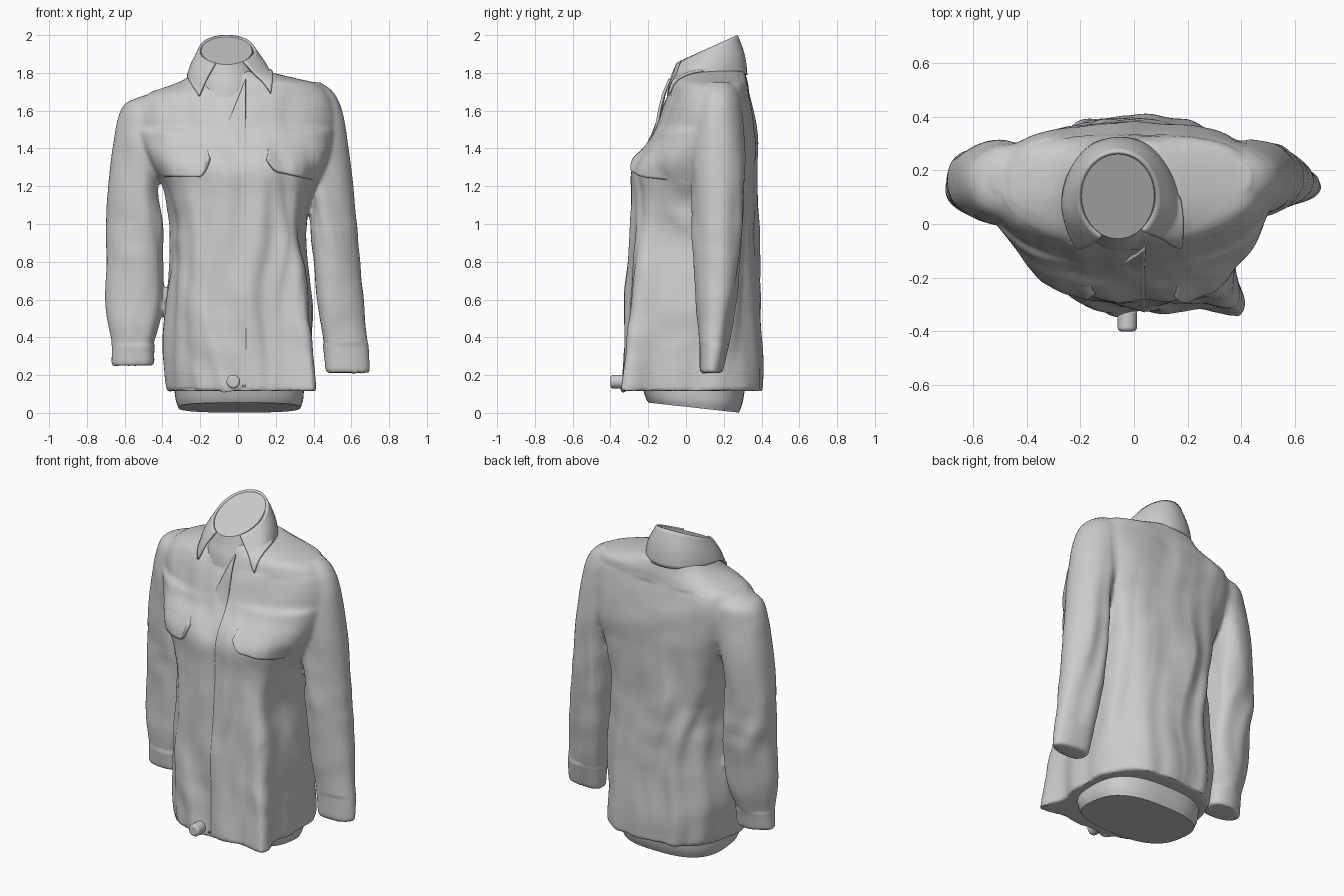
import bpy, bmesh, math
from mathutils import Vector, noise
from mathutils.bvhtree import BVHTree

if "Cube" in bpy.data.objects:
    bpy.data.objects.remove(bpy.data.objects["Cube"])


def new_object(name, verts, faces, recalc=True):
    me = bpy.data.meshes.new(name)
    me.from_pydata(verts, [], faces)
    if recalc:
        bm = bmesh.new()
        bm.from_mesh(me)
        bmesh.ops.recalc_face_normals(bm, faces=bm.faces)
        bm.to_mesh(me)
        bm.free()
    ob = bpy.data.objects.new(name, me)
    bpy.context.collection.objects.link(ob)
    return ob


def activate(ob):
    bpy.ops.object.select_all(action='DESELECT')
    ob.select_set(True)
    bpy.context.view_layer.objects.active = ob


def shade(ob, angle=40):
    activate(ob)
    bpy.ops.object.shade_smooth_by_angle(angle=math.radians(angle))


def catmull(rows, steps):
    out = []
    for i in range(len(rows) - 1):
        a, b, c, d = (rows[max(i - 1, 0)], rows[i], rows[i + 1], rows[min(i + 2, len(rows) - 1)])
        for s in range(steps):
            t = s / steps
            out.append([q + 0.5 * t * (r - p + t * (2 * p - 5 * q + 4 * r - e + t * (3 * (q - r) + e - p)))
                        for p, q, r, e in zip(a, b, c, d)])
    return out + [list(rows[-1])]


def loft(name, rows, n=2.0, n_back=None, steps=5, seg=64, corner=False, taper=0):
    """Rows are z, x0, x1, y0, y1, tilt: stacked superellipse sections with end caps."""
    rows = catmull([tuple(r) + (0,) * (6 - len(r)) for r in rows], steps)
    verts = []
    for z, x0, x1, y0, y1, tilt in rows:
        cx, cy, rx, ry = (x0 + x1) / 2, (y0 + y1) / 2, (x1 - x0) / 2, (y1 - y0) / 2
        for k in range(seg):
            a = 2 * math.pi * k / seg
            c, s = math.cos(a), math.sin(a)
            e = 2 / (n_back if n_back and s > 0 else n)
            if corner and z > 1.5 and s < 0:  # flatter curve towards the neck
                e = 1.05
            x = cx + rx * math.copysign(abs(c) ** e, c)
            y = cy + ry * math.copysign(abs(s) ** e, s) * (1 - taper * c)
            if corner:  # fold pulling the hem out at the front right
                g = max(0, 1 - z / 1.25) * math.exp(-((a - 1.75 * math.pi) / 0.25) ** 2)
                x, y = x + 0.11 * g, y - 0.11 * g
            verts.append((x, y, z + tilt * (y - cy)))
    m = len(rows)
    faces = [(r * seg + k, r * seg + (k + 1) % seg, (r + 1) * seg + (k + 1) % seg, (r + 1) * seg + k)
             for r in range(m - 1) for k in range(seg)]
    faces += [tuple(range(seg)), tuple(range((m - 1) * seg, m * seg))]
    return new_object(name, verts, faces)


def sheet(name, point, nu, nv, thick):
    """Grid of points with thickness added towards the body."""
    verts = [point(i / nu, j / nv) for i in range(nu + 1) for j in range(nv + 1)]
    w = nv + 1
    faces = [(i * w + j, i * w + j + 1, (i + 1) * w + j + 1, (i + 1) * w + j)
             for i in range(nu) for j in range(nv)]
    ob = new_object(name, verts, faces, recalc=False)
    mod = ob.modifiers.new("thickness", 'SOLIDIFY')
    mod.thickness, mod.offset = thick, -1
    shade(ob, 50)
    return ob


# Shirt body and sleeves, merged into one cloth surface
body = loft("shirt", [
    (.115, -.365, .40, -.335, .40), (.30, -.39, .40, -.325, .395), (.50, -.385, .40, -.315, .385),
    (.75, -.36, .375, -.305, .385), (.95, -.345, .355, -.295, .385), (1.15, -.375, .39, -.285, .385),
    (1.28, -.44, .45, -.29, .38), (1.36, -.48, .48, -.255, .38), (1.45, -.52, .50, -.19, .375),
    (1.55, -.55, .51, -.15, .365), (1.63, -.54, .50, -.12, .35), (1.69, -.48, .475, -.095, .335),
    (1.74, -.34, .43, -.075, .33), (1.775, -.27, .29, -.06, .32), (1.81, -.23, .15, -.05, .31)],
    n=2.4, n_back=2.8, corner=True)
left_sleeve = loft("left_sleeve", [
    (.25, -.665, -.44, .03, .18), (.36, -.665, -.44, .02, .20), (.48, -.69, -.41, .015, .24),
    (.60, -.705, -.39, .02, .26), (.80, -.70, -.395, .015, .28), (1.0, -.695, -.40, .01, .295),
    (1.2, -.685, -.42, 0, .305), (1.4, -.665, -.38, 0, .31), (1.55, -.64, -.34, .01, .30),
    (1.63, -.60, -.34, .03, .29), (1.675, -.52, -.38, .08, .24)], n=2.3, taper=-0.2)
right_sleeve = loft("right_sleeve", [
    (.21, .465, .695, .08, .19), (.35, .45, .69, .08, .22), (.50, .43, .675, .07, .25),
    (.70, .405, .655, .055, .275), (.90, .39, .635, .045, .295), (1.1, .38, .615, .04, .31),
    (1.3, .37, .595, .035, .315), (1.5, .32, .565, .035, .31), (1.64, .27, .535, .05, .295),
    (1.71, .28, .495, .07, .27), (1.75, .32, .44, .11, .24)], n=2.4, taper=0.25)
activate(body)
left_sleeve.select_set(True)
right_sleeve.select_set(True)
bpy.ops.object.join()
remesh = body.modifiers.new("remesh", 'REMESH')
remesh.mode, remesh.voxel_size = 'VOXEL', 0.011
soft = body.modifiers.new("soften", 'SMOOTH')
soft.factor, soft.iterations = 0.5, 12
for m in ("remesh", "soften"):
    bpy.ops.object.modifier_apply(modifier=m)

# Cloth folds: long vertical ones low down, slanted ones on the chest and sleeves
me = body.data
normals = [v.normal.copy() for v in me.vertices]
for v, nrm in zip(me.vertices, normals):
    x, y, z = v.co
    sleeve = abs(x) > 0.42
    low = min(1, max(0, (1.4 - z) / 0.4))
    bend = noise.noise(Vector((x * 2, y * 2, z * 2 + 5)))
    long_fold = noise.noise(Vector((x * 10 + bend + z * 0.8, y * 7, z * 1.1)))
    slant = noise.noise(Vector((x * 5 + z * 2 + 9, y * 4, z * 6 + bend)))
    amount = 0.028 * long_fold * (0.35 + 0.65 * low) + 0.008 * slant
    if sleeve:
        amount *= 0.7
    if z > 1.68:
        amount *= 0.4
    if sleeve and z < 0.36:
        amount = 0.4 * amount + 0.003
    if abs(nrm.z) < 0.9:
        v.co += nrm * amount
me.update()
shade(body, 60)
bvh = BVHTree.FromPolygons([v.co.copy() for v in me.vertices], [tuple(p.vertices) for p in me.polygons])


def on_front(x, z, lift):
    hit = bvh.ray_cast(Vector((x, -1, z)), Vector((0, 1, 0)))[0]
    return (x, (hit.y if hit else 0) - lift, z)


# Pocket flaps, lifting towards their lower edge
def left_flap(u, v):
    bottom = 1.25 + 0.10 * max(0, (u - 0.8) / 0.2) ** 2
    return on_front(-0.41 + 0.25 * u, 1.40 + (bottom - 1.40) * v, -0.006 + 0.026 * v * min(1, u * 4))


def right_flap(u, v):
    bottom = 1.29 - 0.06 * u + 0.06 * max(0, (0.25 - u) / 0.25) ** 2
    return on_front(0.16 + 0.25 * u, 1.41 + (bottom - 1.41) * v, -0.006 + 0.026 * v * min(1, 4 - u * 4))


sheet("left_pocket_flap", left_flap, 24, 12, 0.02)
sheet("right_pocket_flap", right_flap, 24, 12, 0.02)


# Button placket: its open top is cut slanted and folds forward
def placket(u, v):
    z = 1.77 - 0.23 * (1 - u) * (1 - v) ** 3 - 1.63 * v
    top = max(0, min(1, (z - 1.48) / 0.2))
    return on_front(-0.05 + 0.09 * u, z, -0.011 + 0.014 * u + 0.03 * top)


sheet("button_placket", placket, 10, 90, 0.014)

# Collar stand with the slanted neck closing it
stand = loft("collar_stand", [
    (1.70, -.25, .15, -.10, .31, .15), (1.77, -.235, .125, -.09, .30, .2),
    (1.85, -.215, .10, -.07, .285, .33), (1.918, -.195, .075, -.055, .265, .46)])
shade(stand)

# Folded collar: rim and lower edge run from the right tip round the back to the left tip
lower = catmull([(.17, -.07, 1.685), (.178, .04, 1.79), (.145, .18, 1.795), (.06, .29, 1.795), (-.05, .325, 1.79),
                 (-.17, .29, 1.79), (-.25, .18, 1.79), (-.268, .04, 1.775), (-.21, -.10, 1.68)], 8)
rim = []
for i in range(len(lower)):
    a = math.radians(-52 + (246 + 52) * i / (len(lower) - 1))
    y = .105 + .168 * math.sin(a)
    rim.append((-.06 + .148 * math.cos(a), y, 1.925 + .455 * (y - .105)))


def collar_point(u, v):
    i = round(u * (len(lower) - 1))
    c = Vector(rim[i]).lerp(Vector(lower[i]), v)
    out = Vector((c.x + .055, c.y - .105, 0)).normalized()
    c += out * 0.012 * math.sin(math.pi * v)
    # keep the wings lying on top of the chest
    if c.y < 0.1:
        near, nrm, _, _ = bvh.find_nearest(c)
        gap = (c - near).dot(nrm)
        if gap < 0.016:
            c += nrm * (0.016 - gap)
    return c


sheet("folded_collar", collar_point, len(lower) - 1, 10, 0.014)

# Dress form showing below the hem, cut at a slant
base = loft("dress_form_base", [
    (.028, -.315, .33, -.20, .28, -.11), (.07, -.33, .345, -.215, .30, -.06),
    (.15, -.34, .35, -.235, .315, 0)], n=2.7)
shade(base)

# Round knob at the front hem
bpy.ops.mesh.primitive_cylinder_add(vertices=32, radius=0.036, depth=0.08,
                                    location=(-.025, -.36, .165), rotation=(math.pi / 2, 0, 0))
knob = bpy.context.object
knob.name = "hem_knob"
bev = knob.modifiers.new("round", 'BEVEL')
bev.width, bev.segments = 0.014, 4
shade(knob)
